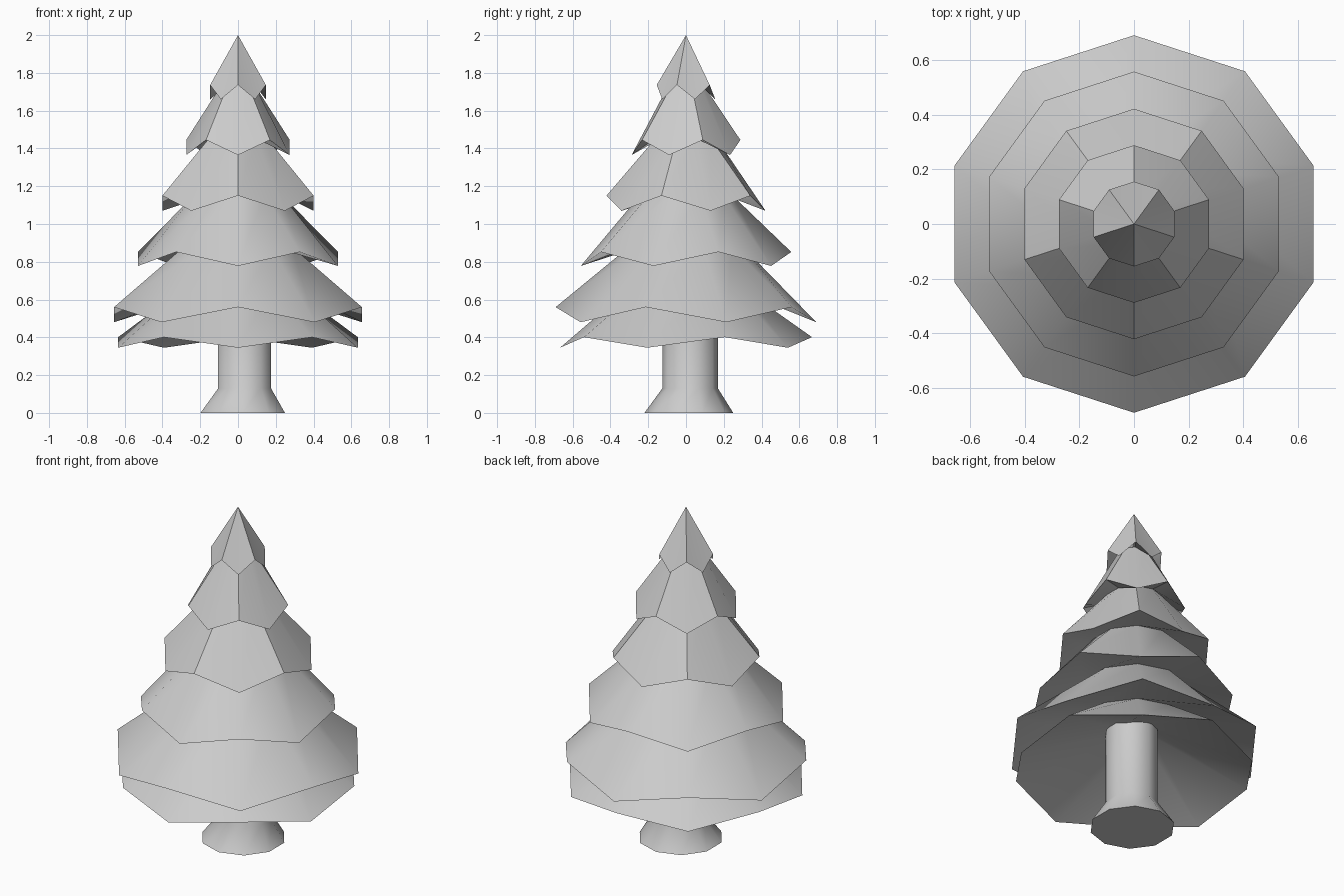
import bpy, bmesh, math

if "Cube" in bpy.data.objects:
    bpy.data.objects.remove(bpy.data.objects["Cube"])

SIDES = 10


def ring(bm, r, z, zig=0.0, cx=0.0, cy=0.0):
    # decagon with a corner facing the front; zig raises and lowers alternate corners
    verts = []
    for i in range(SIDES):
        a = -math.pi / 2 + i * 2 * math.pi / SIDES
        dz = zig if i % 2 == 0 else -zig
        verts.append(bm.verts.new((cx + r * math.cos(a), cy + r * math.sin(a), z + dz)))
    return verts


def bridge(bm, low, high):
    for i in range(SIDES):
        j = (i + 1) % SIDES
        bm.faces.new((low[i], low[j], high[j], high[i]))


def finish(bm, name, angle):
    bmesh.ops.recalc_face_normals(bm, faces=bm.faces[:])
    mesh = bpy.data.meshes.new(name)
    bm.to_mesh(mesh)
    bm.free()
    obj = bpy.data.objects.new(name, mesh)
    bpy.context.collection.objects.link(obj)
    bpy.ops.object.select_all(action='DESELECT')
    obj.select_set(True)
    bpy.context.view_layer.objects.active = obj
    bpy.ops.object.shade_smooth_by_angle(angle=math.radians(angle))
    return obj


# Foliage: one folded surface, each tier = (rim radius, rim z, zigzag, neck radius, neck z)
tiers = [
    (0.667, 0.373, -0.028, 0.30, 0.66),
    (0.690, 0.520, 0.040, 0.30, 0.88),
    (0.557, 0.815, -0.037, 0.24, 1.157),
    (0.421, 1.110, 0.040, 0.16, 1.455),
    (0.288, 1.405, -0.040, 0.09, 1.74),
]
bm = bmesh.new()
prev = ring(bm, 0.10, 0.62)
bm.faces.new(prev)
for r, z, zig, neck_r, neck_z in tiers:
    rim = ring(bm, r, z, zig)
    neck = ring(bm, neck_r, neck_z)
    bridge(bm, prev, rim)
    bridge(bm, rim, neck)
    prev = neck

# Pointed top tier
rim = ring(bm, 0.155, 1.698, 0.038)
bridge(bm, prev, rim)
tip = bm.verts.new((0, 0, 2.0))
for i in range(SIDES):
    bm.faces.new((rim[i], rim[(i + 1) % SIDES], tip))
finish(bm, "foliage", 40)

# Trunk with flared foot, slightly off centre
bm = bmesh.new()
levels = [ring(bm, 0.235, 0.0, 0, 0.025, 0.015),
          ring(bm, 0.147, 0.13, 0, 0.035, 0.022),
          ring(bm, 0.147, 0.64, 0, 0.035, 0.022)]
bm.faces.new(levels[0])
bm.faces.new(levels[-1])
for a, b in zip(levels, levels[1:]):
    bridge(bm, a, b)
finish(bm, "trunk", 45)
